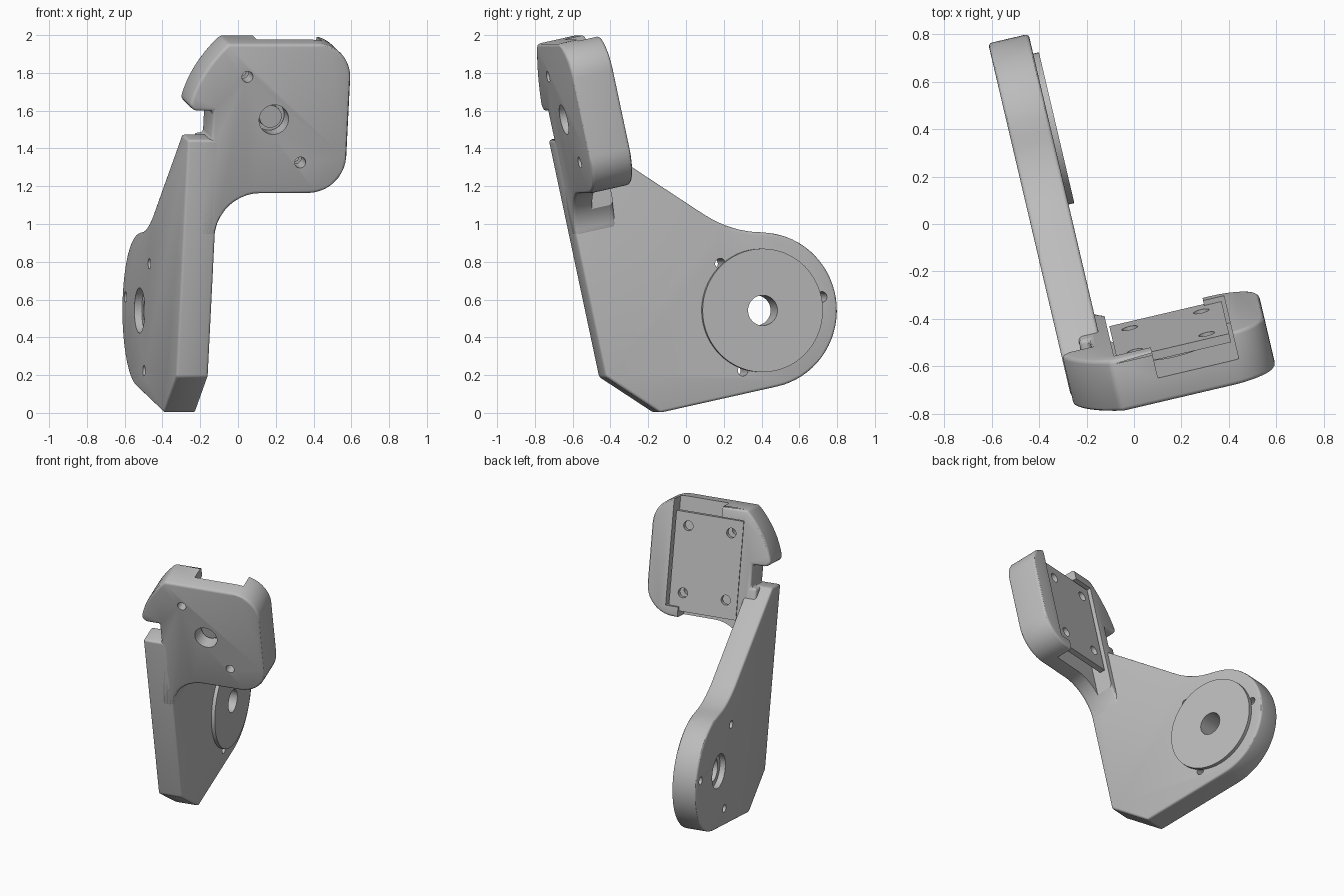
import bpy, bmesh, math
from mathutils import Matrix

if "Cube" in bpy.data.objects:
    bpy.data.objects.remove(bpy.data.objects["Cube"], do_unlink=True)

# One matte grey for the whole bracket
grey = bpy.data.materials.new("neutral_grey")
grey.use_nodes = True
GREY = (0.5, 0.5, 0.5, 1)
grey.diffuse_color = GREY
grey.node_tree.nodes["Principled BSDF"].inputs["Base Color"].default_value = GREY

# The bracket is drawn square, then leaned forward and turned as a whole
POSE = Matrix.Rotation(math.radians(13.2), 4, 'Z') @ Matrix.Rotation(math.radians(12.3), 4, 'X')


def arc(cx, cy, r, start, end, n=10):
    angles = [math.radians(start + (end - start) * i / n) for i in range(n + 1)]
    return [(cx + r * math.cos(a), cy + r * math.sin(a)) for a in angles]


def circle(cx, cy, r, n=48):
    return arc(cx, cy, r, 0, 360, n)[:-1]


def bend(a, b, c, n=8):
    """Quadratic curve from a to c, pulled towards b."""
    pts = []
    for i in range(n + 1):
        t = i / n
        pts.append(tuple((1 - t) ** 2 * p + 2 * t * (1 - t) * q + t * t * r
                         for p, q, r in zip(a, b, c)))
    return pts


def prism(name, outline, axis, low, high):
    """Extrude a closed outline along the x or y axis."""
    def place(p, d):
        return (d, p[0], p[1]) if axis == 'x' else (p[0], d, p[1])
    bm = bmesh.new()
    rings = [[bm.verts.new(place(p, d)) for p in outline] for d in (low, high)]
    for ring in rings:
        bm.faces.new(ring)
    n = len(outline)
    for i in range(n):
        j = (i + 1) % n
        bm.faces.new((rings[0][i], rings[0][j], rings[1][j], rings[1][i]))
    bmesh.ops.recalc_face_normals(bm, faces=bm.faces)
    mesh = bpy.data.meshes.new(name)
    bm.to_mesh(mesh)
    bm.free()
    mesh.materials.append(grey)
    obj = bpy.data.objects.new(name, mesh)
    bpy.context.collection.objects.link(obj)
    return obj


def apply(obj, mod):
    bpy.ops.object.select_all(action='DESELECT')
    bpy.context.view_layer.objects.active = obj
    obj.select_set(True)
    bpy.ops.object.modifier_apply(modifier=mod.name)


def round_edges(obj, width):
    mod = obj.modifiers.new("round", 'BEVEL')
    mod.width, mod.segments = width, 3
    mod.limit_method, mod.angle_limit = 'ANGLE', math.radians(40)
    apply(obj, mod)


def cut(obj, *prism_args):
    cutter = prism("cutter", *prism_args)
    cutter.hide_render = True
    mod = obj.modifiers.new("cut", 'BOOLEAN')
    mod.operation, mod.solver, mod.object = 'DIFFERENCE', 'EXACT', cutter
    apply(obj, mod)
    bpy.data.objects.remove(cutter, do_unlink=True)


# Side arm: chamfered foot, round lobe and sloping back edge
HUB = (0.575, 0.43)
OUTER, INNER = -0.425, -0.25
FRONT, BACK, WALL = -0.327, -0.1, -0.22
arm_outline = [(-0.078, 0.018), (FRONT, 0.266), (FRONT, 1.55), (-0.18, 1.55)]
arm_outline += bend((0.38, 0.992), (0.507, 0.87), (0.66, 0.835))
arm_outline += arc(*HUB, 0.412, 74, -90, 32)
side_arm = prism("side_arm", arm_outline, 'x', OUTER, INNER)
round_edges(side_arm, 0.015)
cut(side_arm, circle(*HUB, 0.08), 'x', -1, 1)
cut(side_arm, circle(*HUB, 0.12), 'x', -1, OUTER + 0.04)
for turn in (0, 120, 240):
    a = math.radians(turn)
    spot = (HUB[0] + 0.335 * math.cos(a), HUB[1] + 0.335 * math.sin(a))
    cut(side_arm, circle(*spot, 0.028, 20), 'x', -1, 1)

# Raised disc on the inner side of the arm
hub_disc = prism("hub_disc", circle(*HUB, 0.327, 64), 'x', INNER - 0.01, INNER + 0.025)
cut(hub_disc, circle(*HUB, 0.08), 'x', -1, 1)

# Front housing: rounded plate with a side slot and a swept joint to the arm
housing_outline = [(-0.34, 1.023)]
housing_outline += arc(-0.015, 1.023, 0.235, 180, 90)
housing_outline += arc(0.245, 1.459, 0.2, -90, 0)
housing_outline += arc(0.255, 1.88, 0.19, 0, 90)
housing_outline += bend((-0.23, 2.07), (-0.385, 1.915), (-0.425, 1.735))
housing_outline += [(-0.395, 1.705), (-0.295, 1.705), (-0.295, 1.545), (-0.34, 1.545)]
front_housing = prism("front_housing", housing_outline, 'y', FRONT, BACK)
round_edges(front_housing, 0.018)

# Pocket open at the back, below, and through the top rim
pocket = [(-0.21, 0.9), (-0.21, 1.995), (-0.05, 1.995), (-0.05, 2.3), (0.3, 2.3),
          (0.3, 1.33), (0.21, 1.33), (0.21, 0.9)]
cut(front_housing, pocket, 'y', WALL, 1)

# Front wall holes
MID = (0.037, 1.66)
cut(front_housing, circle(*MID, 0.08), 'y', -1, 0)
for side in (-1, 1):
    spot = (MID[0] + 0.155 * side, MID[1] - 0.232 * side)
    cut(front_housing, circle(*spot, 0.03, 24), 'y', -1, 0)

# Mounting plate in the pocket, with four screw holes and a round boss in front
left, right, low, high = -0.2, 0.285, 1.3, 1.985
mount_plate = prism("mount_plate", [(left, low), (right, low), (right, high), (left, high)],
                    'y', -0.16, -0.122)
for sx in (-1, 1):
    for sz in (-1, 1):
        spot = (MID[0] + 0.155 * sx, MID[1] + 0.232 * sz)
        cut(mount_plate, circle(*spot, 0.034, 24), 'y', -1, 1)
boss = prism("boss", circle(*MID, 0.15), 'y', WALL + 0.015, -0.159)
shaft = prism("shaft", circle(*MID, 0.06), 'y', WALL - 0.03, -0.159)

# Pose every part and smooth the curved faces
parts = [side_arm, hub_disc, front_housing, mount_plate, boss, shaft]
bpy.ops.object.select_all(action='DESELECT')
for part in parts:
    part.data.transform(POSE)
    part.select_set(True)
bpy.context.view_layer.objects.active = side_arm
bpy.ops.object.shade_smooth_by_angle(angle=math.radians(30))
